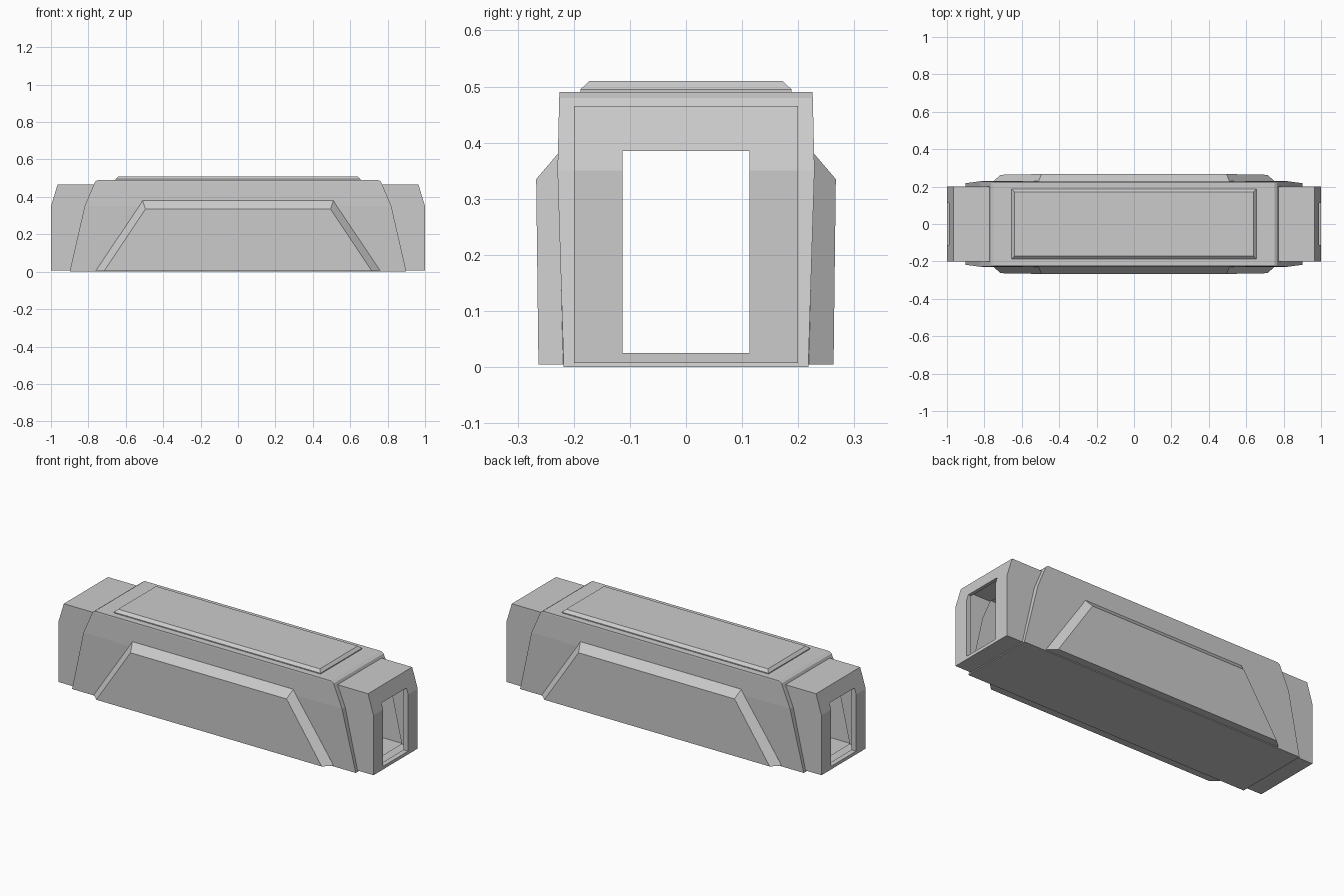
import bpy, bmesh

if "Cube" in bpy.data.objects:
    bpy.data.objects.remove(bpy.data.objects["Cube"])


def loft(name, rings):
    """Closed solid through a list of equally sized point rings."""
    bm = bmesh.new()
    vs = [[bm.verts.new(p) for p in r] for r in rings]
    n = len(vs[0])
    for a, b in zip(vs, vs[1:]):
        for i in range(n):
            j = (i + 1) % n
            bm.faces.new((a[i], a[j], b[j], b[i]))
    bm.faces.new(vs[0][::-1])
    bm.faces.new(vs[-1])
    bmesh.ops.recalc_face_normals(bm, faces=bm.faces)
    me = bpy.data.meshes.new(name)
    bm.to_mesh(me)
    bm.free()
    ob = bpy.data.objects.new(name, me)
    bpy.context.collection.objects.link(ob)
    return ob


def stack(name, levels, cx=0):
    """Solid from rectangles given as (z, half x, half y)."""
    return loft(name, [[(cx + sx * hx, sy * hy, z)
                        for sx, sy in ((-1, -1), (1, -1), (1, 1), (-1, 1))]
                       for z, hx, hy in levels])


def combine(target, other, operation):
    mod = target.modifiers.new(operation.lower(), 'BOOLEAN')
    mod.operation = operation
    mod.solver = 'EXACT'
    mod.object = other
    bpy.context.view_layer.objects.active = target
    bpy.ops.object.modifier_apply(modifier=mod.name)
    bpy.data.objects.remove(other)


# Inner tube with sloped upper ends
hull = stack("corridor_hull", [(.007, .997, .2), (.35, .997, .2), (.465, .965, .2)])
hull.data.vertices[0].co.x  # ends are widened slightly at the shoulder
for v in hull.data.vertices:
    if v.co.z < .4:
        v.co.x = 1 if v.co.x > 0 else -1

# Outer armour sleeve
parts = [stack("sleeve", [(0, .9, .218), (.35, .82, .229), (.48, .765, .226), (.49, .75, .225)])]

# Raised roof plate
parts.append(stack("roof_plate", [(.44, .655, .188), (.495, .655, .188), (.51, .64, .172)]))

# Trapezoid panel on both sides
for s in (-1, 1):
    def ring(y_low, y_high, low, high, top):
        return [(-low, s * y_low, .005), (low, s * y_low, .005),
                (high, s * y_high, top), (-high, s * y_high, top)]
    parts.append(loft("side_panel", [ring(.15, .15, .76, .51, .38),
                                     ring(.219, .2285, .76, .51, .38),
                                     ring(.263, .267, .715, .495, .335)]))
for p in parts:
    combine(hull, p, 'UNION')

# Doorways at both ends, opened into the hollow interior
for s in (-1, 1):
    door = stack("door_cutter", [(.025, .1, .113), (.385, .1, .113)], cx=s * 1.07)
    combine(hull, door, 'DIFFERENCE')
bm = bmesh.new()
bm.from_mesh(hull.data)
backs = [f for f in bm.faces
         if all(abs(abs(v.co.x) - .97) < 1e-3 and abs(v.co.y) < .115 for v in f.verts)]
bmesh.ops.delete(bm, geom=backs, context='FACES')
bm.to_mesh(hull.data)
bm.free()
